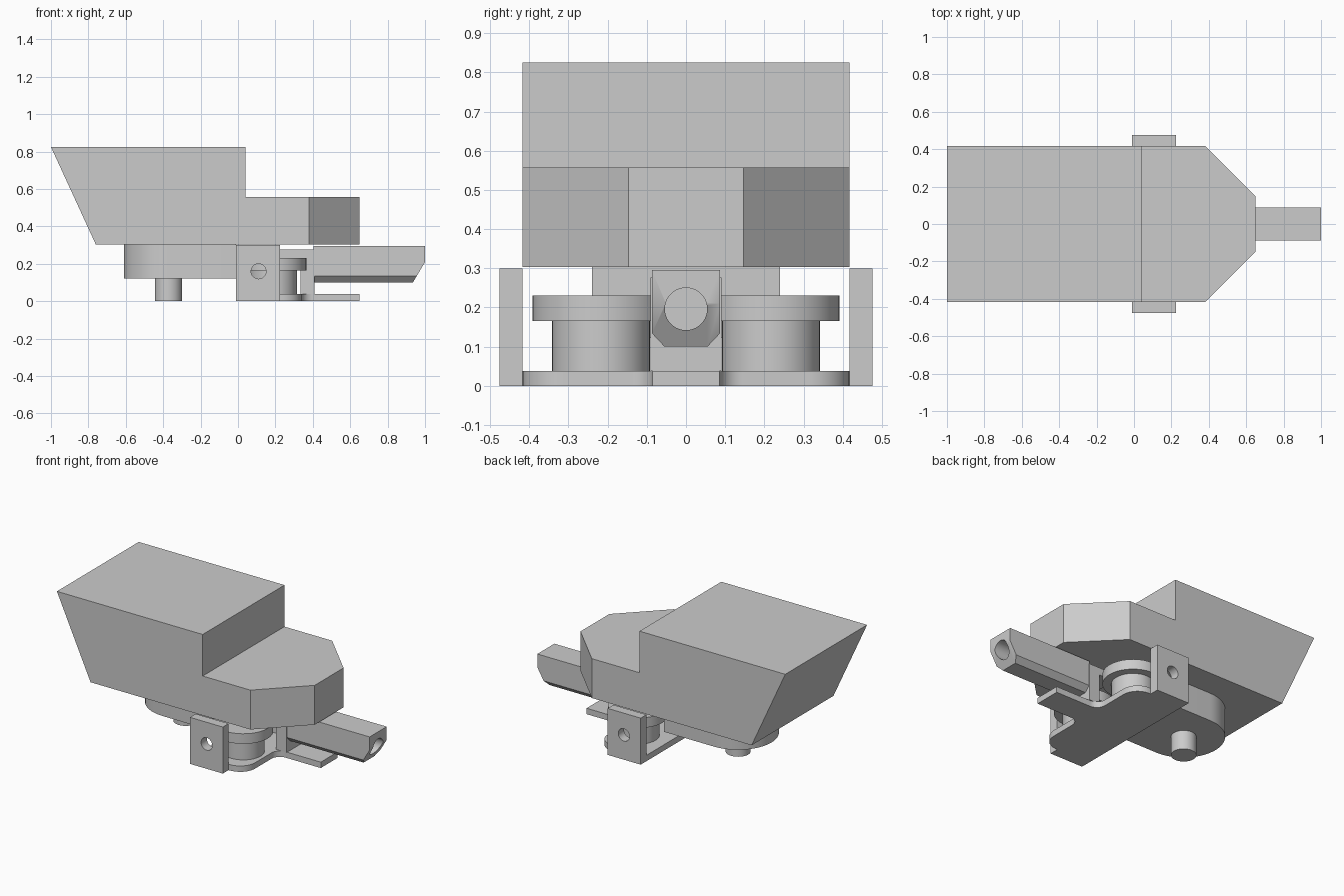
import bpy, bmesh
from math import pi, sin, cos
from mathutils import Vector

cube = bpy.data.objects.get("Cube")
if cube:
    bpy.data.objects.remove(cube, do_unlink=True)

grey = bpy.data.materials.new("plain grey")
grey.use_nodes = True
COLOUR = (0.6, 0.6, 0.6, 1)
grey.diffuse_color = COLOUR
grey.node_tree.nodes["Principled BSDF"].inputs["Base Color"].default_value = COLOUR


def prism(name, outline, axis, lo, hi, cuts=()):
    """Extrude a 2D outline along an axis, then trim it with (point, normal) planes."""
    def place(p, d):
        return {"x": (d, p[0], p[1]), "y": (p[0], d, p[1]), "z": (p[0], p[1], d)}[axis]
    bm = bmesh.new()
    face = bm.faces.new([bm.verts.new(place(p, lo)) for p in outline])
    ext = bmesh.ops.extrude_face_region(bm, geom=[face])
    shift = Vector(place((0, 0), hi - lo))
    bmesh.ops.translate(bm, vec=shift, verts=[v for v in ext["geom"] if isinstance(v, bmesh.types.BMVert)])
    for point, normal in cuts:
        res = bmesh.ops.bisect_plane(bm, geom=bm.verts[:] + bm.edges[:] + bm.faces[:],
                                     plane_co=point, plane_no=normal, clear_outer=True)
        edges = [e for e in res["geom_cut"] if isinstance(e, bmesh.types.BMEdge)]
        bmesh.ops.holes_fill(bm, edges=edges, sides=0)
    bmesh.ops.recalc_face_normals(bm, faces=bm.faces[:])
    mesh = bpy.data.meshes.new(name)
    bm.to_mesh(mesh)
    bm.free()
    mesh.materials.append(grey)
    obj = bpy.data.objects.new(name, mesh)
    bpy.context.collection.objects.link(obj)
    return obj


def arc(cx, cy, r, start, end, n=10):
    return [(cx + r * cos(start + (end - start) * i / n),
             cy + r * sin(start + (end - start) * i / n)) for i in range(n + 1)]


def circle(cx, cy, r, n=40):
    return arc(cx, cy, r, 0, 2 * pi, n)[:-1]


def rect(a0, a1, b0, b1):
    return [(a0, b0), (a1, b0), (a1, b1), (a0, b1)]


def smooth(obj):
    bpy.ops.object.select_all(action="DESELECT")
    obj.select_set(True)
    bpy.context.view_layer.objects.active = obj
    bpy.ops.object.shade_smooth_by_angle(angle=0.6)


def drill(obj, axis, centre, r, lo, hi):
    cutter = prism("drill_cutter", circle(*centre, r), axis, lo, hi)
    cutter.hide_render = True
    mod = obj.modifiers.new("hole", "BOOLEAN")
    mod.operation, mod.solver, mod.object = "DIFFERENCE", "EXACT", cutter
    bpy.context.view_layer.objects.active = obj
    bpy.ops.object.modifier_apply(modifier=mod.name)
    bpy.data.objects.remove(cutter, do_unlink=True)
    smooth(obj)


# Stepped main housing with a raked rear and chamfered nose
side = [(-1, 0.825), (0.04, 0.825), (0.04, 0.557), (0.65, 0.557), (0.65, 0.303), (-0.76, 0.303)]
prism("main_housing", side, "y", -0.417, 0.417,
      [((0.38, s * 0.417, 0), (1, s, 0)) for s in (1, -1)])

# Rounded under-housing and its peg
smooth(prism("under_housing", arc(-0.37, 0, 0.24, pi / 2, 3 * pi / 2, 32) + [(-0.01, -0.24), (-0.01, 0.24)],
             "z", 0.122, 0.303))
smooth(prism("peg", circle(-0.372, 0, 0.073), "z", 0, 0.122))

# Base plate narrowing to a tongue through rounded corners
half = [(-0.01, 0.417), (0.225, 0.417)] + arc(0.235, 0.312, 0.105, pi / 2, 0)
half += arc(0.4, 0.145, 0.06, pi, 3 * pi / 2) + [(0.65, 0.085)]
smooth(prism("base_plate", half + [(x, -y) for x, y in reversed(half)], "z", 0, 0.038))

for label, s in (("left", 1), ("right", -1)):
    # Upright side plate with a hole
    lo, hi = sorted((s * 0.417, s * 0.476))
    plate = prism(label + "_side_plate", rect(-0.01, 0.225, 0, 0.3), "y", lo, hi)
    drill(plate, "y", (0.11, 0.16), 0.04, lo - 0.1, hi + 0.1)
    # Flanged roller
    smooth(prism(label + "_roller", circle(0.19, s * 0.217, 0.125), "z", 0.038, 0.165))
    smooth(prism(label + "_roller_flange", circle(0.19, s * 0.217, 0.175, 56), "z", 0.165, 0.23))

# Support post and the arm behind it
prism("support_post", rect(0.335, 0.41, -0.09, 0.09), "z", 0.038, 0.277)
prism("support_arm", rect(0.225, 0.335, -0.09, 0.09), "z", 0.23, 0.277)

# Forward nozzle with chamfered underside, slanted tip and bore
nozzle = prism("nozzle", [(0.405, 0.1), (0.935, 0.1), (1, 0.21), (1, 0.295), (0.405, 0.295)], "y", -0.087, 0.087,
               [((0, s * 0.087, 0.134), (0, s * 0.034, -0.032)) for s in (1, -1)])
drill(nozzle, "x", (0, 0.196), 0.054, 0.5, 1.1)
